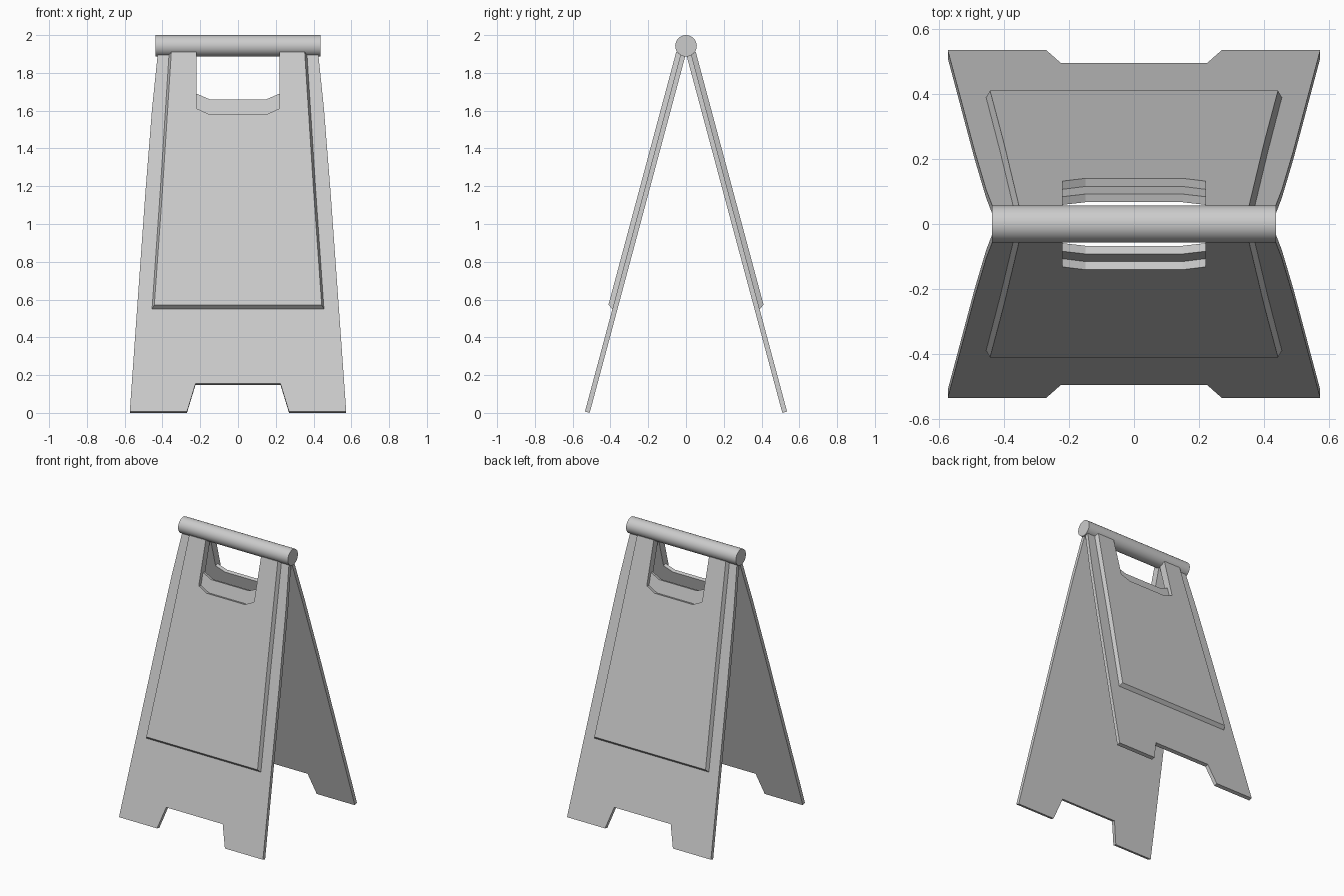
import bpy, bmesh, math

if "Cube" in bpy.data.objects:
    bpy.data.objects.remove(bpy.data.objects["Cube"])

TILT = math.radians(15)
FOOT_Y, FOOT_Z = 0.535, 0.007
THICK = 0.026


def on_panel(x, z, depth, side):
    """Point on the leaning panel: x, height along its outer face, offset along its normal."""
    y = -(FOOT_Y - math.tan(TILT) * (z - FOOT_Z)) - depth * math.cos(TILT)
    return (x, side * y, z + depth * math.sin(TILT))


def full_outline(half):
    """Mirror a right-half outline (bottom centre to top centre) into a closed loop."""
    return half + [(-x, z) for x, z in reversed(half)]


def slab(name, half_back, half_front, d_back, d_front, side):
    bm = bmesh.new()
    rings = [[bm.verts.new(on_panel(x, z, d, side)) for x, z in full_outline(h)]
             for h, d in ((half_back, d_back), (half_front, d_front))]
    back, front = rings
    bm.faces.new(back)
    bm.faces.new(front)
    n = len(back)
    for i in range(n):
        j = (i + 1) % n
        bm.faces.new((back[i], back[j], front[j], front[i]))
    bmesh.ops.recalc_face_normals(bm, faces=bm.faces)
    mesh = bpy.data.meshes.new(name)
    bm.to_mesh(mesh)
    bm.free()
    obj = bpy.data.objects.new(name, mesh)
    bpy.context.collection.objects.link(obj)


# Right-half outlines: foot notch, curved side edge, handle opening
board = [(0.225, 0.155), (0.27, FOOT_Z), (0.573, FOOT_Z), (0.49, 1.17), (0.455, 1.61),
         (0.425, 1.90), (0.22, 1.90), (0.22, 1.69), (0.15, 1.66)]
handle = [(0.22, 1.903), (0.22, 1.605), (0.15, 1.573)]
plate_back = [(0.455, 0.55), (0.412, 1.17), (0.365, 1.903)] + handle
plate_front = [(0.443, 0.565), (0.40, 1.17), (0.353, 1.903)] + handle

# Two leaning boards, each with a raised sign plate
for label, side in (("front", 1), ("back", -1)):
    slab(label + "_board", board, board, -THICK, 0, side)
    slab(label + "_sign_plate", plate_back, plate_front, 0, THICK, side)

# Hinge bar along the top
bpy.ops.mesh.primitive_cylinder_add(vertices=32, radius=0.057, depth=0.874,
                                    location=(0, 0, 1.943), rotation=(0, math.pi / 2, 0))
bpy.context.object.name = "hinge_bar"
bpy.ops.object.shade_smooth_by_angle()
